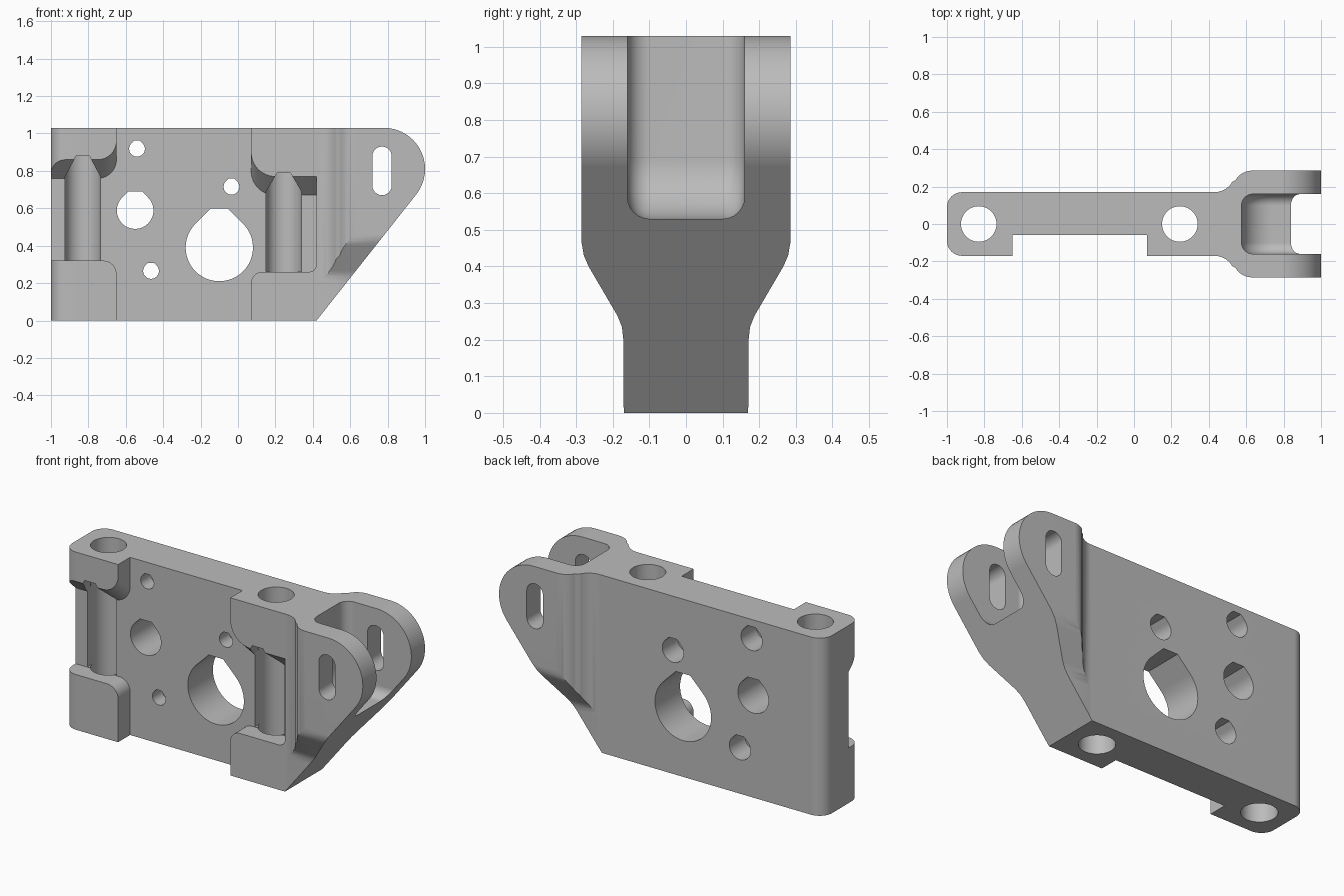
import bpy, bmesh
from math import sin, cos, radians

if "Cube" in bpy.data.objects:
    bpy.data.objects.remove(bpy.data.objects["Cube"])

grey = bpy.data.materials.new("plain grey")
grey.use_nodes = True
colour = (0.5, 0.5, 0.5, 1)
grey.diffuse_color = colour
grey.node_tree.nodes["Principled BSDF"].inputs["Base Color"].default_value = colour


def arc(cx, cy, r, start, end, n=12):
    """Points on an arc, angles in degrees."""
    angles = [radians(start + (end - start) * i / n) for i in range(n + 1)]
    return [(cx + r * cos(a), cy + r * sin(a)) for a in angles]


def prism(name, outline, axis, low, high, shear=0):
    """Extrude an outline along an axis; shear lifts the upper points of the low end."""
    place = {"x": lambda u, v, t: (t, u, v),
             "y": lambda u, v, t: (u, t, v),
             "z": lambda u, v, t: (u, v, t)}[axis]
    bm = bmesh.new()
    ends = []
    for t, lift in ((low, shear), (high, 0)):
        ends.append([bm.verts.new(place(u, v + (lift if v > 0.5 else 0), t))
                     for u, v in outline])
    n = len(outline)
    for ring in ends:
        bm.faces.new(ring)
    for i in range(n):
        j = (i + 1) % n
        bm.faces.new((ends[0][i], ends[0][j], ends[1][j], ends[1][i]))
    bmesh.ops.recalc_face_normals(bm, faces=bm.faces)
    mesh = bpy.data.meshes.new(name)
    bm.to_mesh(mesh)
    bm.free()
    mesh.materials.append(grey)
    obj = bpy.data.objects.new(name, mesh)
    bpy.context.collection.objects.link(obj)
    return obj


def apply(obj, modifier):
    with bpy.context.temp_override(object=obj, active_object=obj):
        bpy.ops.object.modifier_apply(modifier=modifier.name)


def combine(tool, operation="DIFFERENCE"):
    tool.hide_render = True
    mod = bracket.modifiers.new("shape", "BOOLEAN")
    mod.operation = operation
    mod.solver = "EXACT"
    mod.object = tool
    apply(bracket, mod)
    bpy.data.objects.remove(tool)


def teardrop(x, z, r):
    """Round hole with a sloping roof and a flat tip."""
    top = 1.04 if r < 0.15 else 1.16
    tip = r * (2 ** 0.5 - top)
    return arc(x, z, r, 135, 405, 36) + [(x + tip, z + r * top), (x - tip, z + r * top)]


# Plan outline: plate with rounded end, flaring into the fork
half = (arc(-0.92, 0.09, 0.08, 180, 90) + arc(0.43, 0.28, 0.11, -90, -30)
        + arc(0.63, 0.185, 0.1, 150, 90) + [(1.2, 0.285)])
plan = half + [(x, -y) for x, y in reversed(half)]
bracket = prism("bracket", plan, "z", -0.1, 1.2)

# Side outline: sloped lower edge and round fork ends
side = [(-1.2, 0), (0.42, 0)] + arc(0.78, 0.81, 0.22, -38.4, 90, 20) + [(-1.2, 1.03)]
combine(prism("side_outline", side, "y", -0.5, 0.5), "INTERSECT")

# End outline: narrow foot widening upwards
flare = [(0.171, -0.2), (0.171, 0.2), (0.175, 0.235), (0.187, 0.265),
         (0.266, 0.4), (0.279, 0.43), (0.286, 0.47), (0.286, 1.3)]
end = flare + [(-y, z) for y, z in reversed(flare)]
combine(prism("end_outline", end, "x", -1.5, 1.5), "INTERSECT")

# Front recess with the two windows, whose roofs slope up to the front
recess = ([(-1.2, 0.32)] + arc(-0.72, 0.25, 0.07, 90, 0) + [(-0.65, -0.1), (0.07, -0.1)]
          + arc(0.13, 0.2, 0.06, 180, 90) + arc(0.38, 0.3, 0.04, -90, 0, 6)
          + [(0.42, 0.67)] + arc(0.2, 0.8, 0.13, 270, 180) + [(0.07, 1.2), (-0.65, 1.2)]
          + arc(-0.75, 0.86, 0.1, 0, -90) + [(-1.2, 0.76)])
combine(prism("front_recess", recess, "y", -0.28, -0.06, 0.2))

# Upright bores, opened to the front by channels with tapered roofs
for x, floor, shoulder, tip in ((-0.83, 0.322, 0.77, 0.88), (0.245, 0.262, 0.69, 0.79)):
    combine(prism("bore", arc(x, 0, 0.095, 0, 352.5, 47), "z", -0.2, 1.3))
    w, t = 0.094, 0.035
    channel = [(x - w, floor), (x + w, floor), (x + w, shoulder),
               (x + t, tip), (x - t, tip), (x - w, shoulder)]
    combine(prism("channel", channel, "y", -0.4, 0.01))

# Fork gap with a curved floor and softened corners
gap = prism("fork_gap", [(1.3, 0.53), (1.3, 1.3), (0.575, 1.3)]
            + arc(0.735, 0.69, 0.16, 180, 270), "y", -0.16, 0.16)
bevel = gap.modifiers.new("corners", "BEVEL")
bevel.width = 0.06
bevel.segments = 6
bevel.limit_method = "ANGLE"
bevel.angle_limit = radians(60)
apply(gap, bevel)
combine(gap)

# Long holes through the fork arms
combine(prism("arm_slot", arc(0.77, 0.878, 0.052, 0, 180) + arc(0.77, 0.722, 0.052, 180, 360),
              "y", -0.5, 0.5))

# Large and medium openings
for x, z, r in ((-0.1, 0.39, 0.18), (-0.55, 0.588, 0.098)):
    combine(prism("opening", teardrop(x, z, r), "y", -0.5, 0.5))

# Screw holes, counterbored from the back
for x, z in ((-0.54, 0.918), (-0.035, 0.715), (-0.465, 0.265)):
    combine(prism("screw_hole", teardrop(x, z, 0.042), "y", -0.5, 0.5))
    combine(prism("counterbore", teardrop(x, z, 0.068), "y", 0.03, 0.5))

# Smooth curves with crisp edges
bpy.ops.object.select_all(action="DESELECT")
bracket.select_set(True)
bpy.context.view_layer.objects.active = bracket
bpy.ops.object.shade_smooth_by_angle(angle=radians(30))
weighted = bracket.modifiers.new("even shading", "WEIGHTED_NORMAL")
weighted.keep_sharp = True
